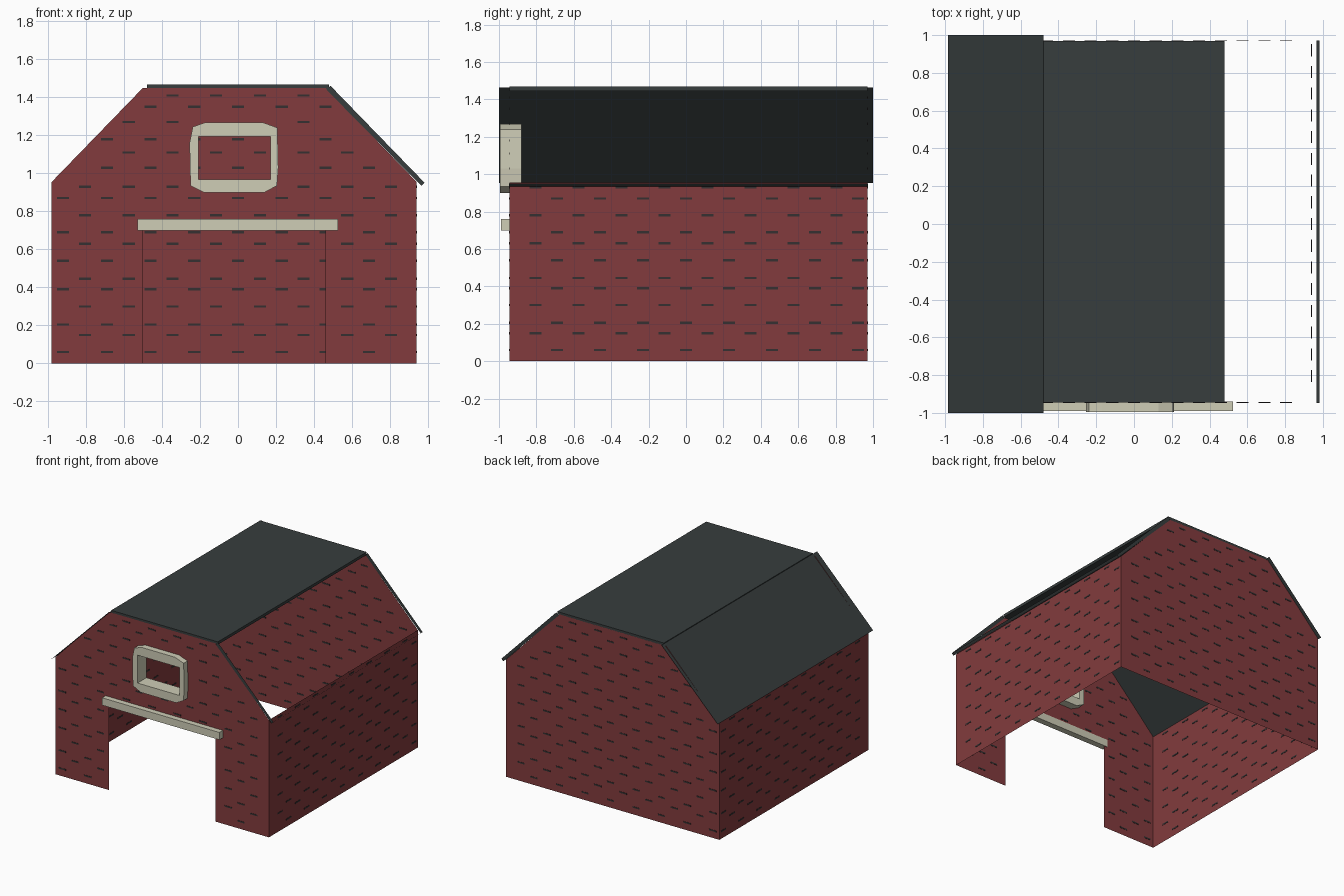
import bpy, bmesh

if "Cube" in bpy.data.objects:
    bpy.data.objects.remove(bpy.data.objects["Cube"])


def material(name, rgb):
    m = bpy.data.materials.new(name)
    m.diffuse_color = (*rgb, 1)
    m.use_nodes = True
    m.node_tree.nodes["Principled BSDF"].inputs["Base Color"].default_value = m.diffuse_color
    return m


RED = material("barn red", (0.225, 0.044, 0.047))
ROOF = material("dark slate", (0.038, 0.047, 0.047))
CREAM = material("cream trim", (0.62, 0.61, 0.47))
MARK = material("dark brick mark", (0.035, 0.030, 0.031))

XL, XR, YF, YB = -0.98, 0.94, -0.945, 0.97
EAVE, TOP, CX = 0.955, 1.45, -0.02


def build(name, faces, mat):
    """One object from a list of faces, each a list of points."""
    bm = bmesh.new()
    for f in faces:
        bm.faces.new([bm.verts.new(p) for p in f])
    bmesh.ops.remove_doubles(bm, verts=bm.verts, dist=1e-5)
    me = bpy.data.meshes.new(name)
    bm.to_mesh(me)
    bm.free()
    me.materials.append(mat)
    ob = bpy.data.objects.new(name, me)
    bpy.context.collection.objects.link(ob)
    return ob


def box_faces(x0, x1, y0, y1, z0, z1):
    a, b = [[(x0, y0, z), (x1, y0, z), (x1, y1, z), (x0, y1, z)] for z in (z0, z1)]
    return [a[::-1], b] + [[a[i], a[i - 3], b[i - 3], b[i]] for i in range(4)]


def upright(pts, y):
    return [(x, y, z) for x, z in pts]


# Side walls
for name, x in (("left_wall", XL), ("right_wall", XR)):
    quad = [(x, YF, 0), (x, YB, 0), (x, YB, EAVE), (x, YF, EAVE)]
    build(name, [quad if x > 0 else quad[::-1]], RED)

# Back gable wall
gable = [(XL, 0), (XR, 0), (XR, EAVE), (0.46, TOP), (-0.50, TOP), (XL, EAVE)]
build("back_wall", [upright(gable, YB)[::-1]], RED)

# Front gable wall with door and loft window openings
DL, DR, DZ = -0.50, 0.46, 0.715
WL, WR, W0, W1 = -0.23, 0.19, 0.94, 1.23
front = [
    [(XL, 0), (DL, 0), (DL, DZ), (XL, DZ)],
    [(DR, 0), (XR, 0), (XR, DZ), (DR, DZ)],
    [(XL, DZ), (DL, DZ), (WL, DZ), (WL, W0), (WL, W1), (WL, TOP), (DL, TOP), (XL, EAVE)],
    [(DR, DZ), (XR, DZ), (XR, EAVE), (DR, TOP), (WR, TOP), (WR, W1), (WR, W0), (WR, DZ)],
    [(WL, DZ), (WR, DZ), (WR, W0), (WL, W0)],
    [(WL, W1), (WR, W1), (WR, TOP), (WL, TOP)],
]
build("front_wall", [upright(f, YF) for f in front], RED)

# Roof: flat top slab, left slope sheet, open rim of the right slope
build("roof_top", box_faces(-0.48, 0.48, YF, YB, 1.445, 1.468), ROOF)
build("roof_left_slope", [[(-0.48, -1, 1.462), (-0.48, 1, 1.462),
                           (-0.985, 1, 0.954), (-0.985, -1, 0.954)]], ROOF)
rim = [(0.465, 1.44), (0.965, 0.935), (0.982, 0.95), (0.487, 1.46)]
f, b = upright(rim, YF - 0.002), upright(rim, YB + 0.002)
build("roof_right_rim", [f, b[::-1], [f[1], b[1], b[2], f[2]]], ROOF)

# Door lintel
build("door_lintel", box_faces(-0.53, 0.525, -0.99, -0.94, 0.70, 0.76), CREAM)

# Loft window frame: worn outer outline joined to a rectangular opening
outer = [(-0.18, 0.90), (0.14, 0.90), (0.205, 0.935), (0.212, 1.03),
         (0.207, 1.24), (0.13, 1.268), (-0.17, 1.268), (-0.238, 1.245),
         (-0.255, 1.16), (-0.25, 0.935)]
inner = [(-0.20, 0.968), (0.17, 0.968), (0.17, 0.968), (0.17, 1.03),
         (0.17, 1.195), (0.17, 1.195), (-0.208, 1.195), (-0.208, 1.195),
         (-0.208, 1.10), (-0.208, 0.968)]
inner[0] = (-0.208, 0.968)
faces = []
n = len(outer)
for i in range(n):
    j = (i + 1) % n
    of, ob_ = upright([outer[i], outer[j]], -0.995), upright([outer[i], outer[j]], -0.88)
    nf, nb = upright([inner[i], inner[j]], -0.995), upright([inner[i], inner[j]], -0.88)
    faces.append([ob_[0], ob_[1], of[1], of[0]])
    if inner[i] == inner[j]:
        faces += [[of[0], of[1], nf[0]], [ob_[1], ob_[0], nb[0]]]
    else:
        faces += [[of[0], of[1], nf[1], nf[0]], [ob_[1], ob_[0], nb[0], nb[1]],
                  [nf[0], nf[1], nb[1], nb[0]]]
build("loft_window_frame", faces, CREAM)

# Small dark brick marks, thin plates set through each wall
rows = [0.06, 0.15, 0.205, 0.30, 0.39, 0.445, 0.54, 0.63, 0.69, 0.78, 0.87,
        0.93, 1.03, 1.11, 1.18, 1.27, 1.35, 1.41]
T, H, W = 0.002, 0.006, 0.032
ends = {"front": [], "back": [], "left": [], "right": []}
for r, z in enumerate(rows):
    for k in range(10):
        u = -0.92 + 0.23 * k + (0.115 if r % 2 else 0)
        reach = 0.96 - max(0, z - EAVE) - W - 0.02
        if abs(u - CX) < reach:
            ends["back"].append((u, z))
            in_door = DL - W < u < DR + W and z < DZ + 0.05
            in_window = WL - 0.06 < u < WR + 0.06 and 0.88 < z < 1.28
            if not in_door and not in_window:
                ends["front"].append((u, z))
        if z < 0.94 and abs(u - 0.012) < 0.92:
            ends["left"].append((u, z))
            ends["right"].append((u, z))
for side, spots in ends.items():
    faces = []
    for u, z in spots:
        if side in ("front", "back"):
            y = YF if side == "front" else YB
            faces += box_faces(u - W, u + W, y - T, y + T, z - H, z + H)
        else:
            x = XL if side == "left" else XR
            faces += box_faces(x - T, x + T, u - W, u + W, z - H, z + H)
    build(side + "_brick_marks", faces, MARK)
